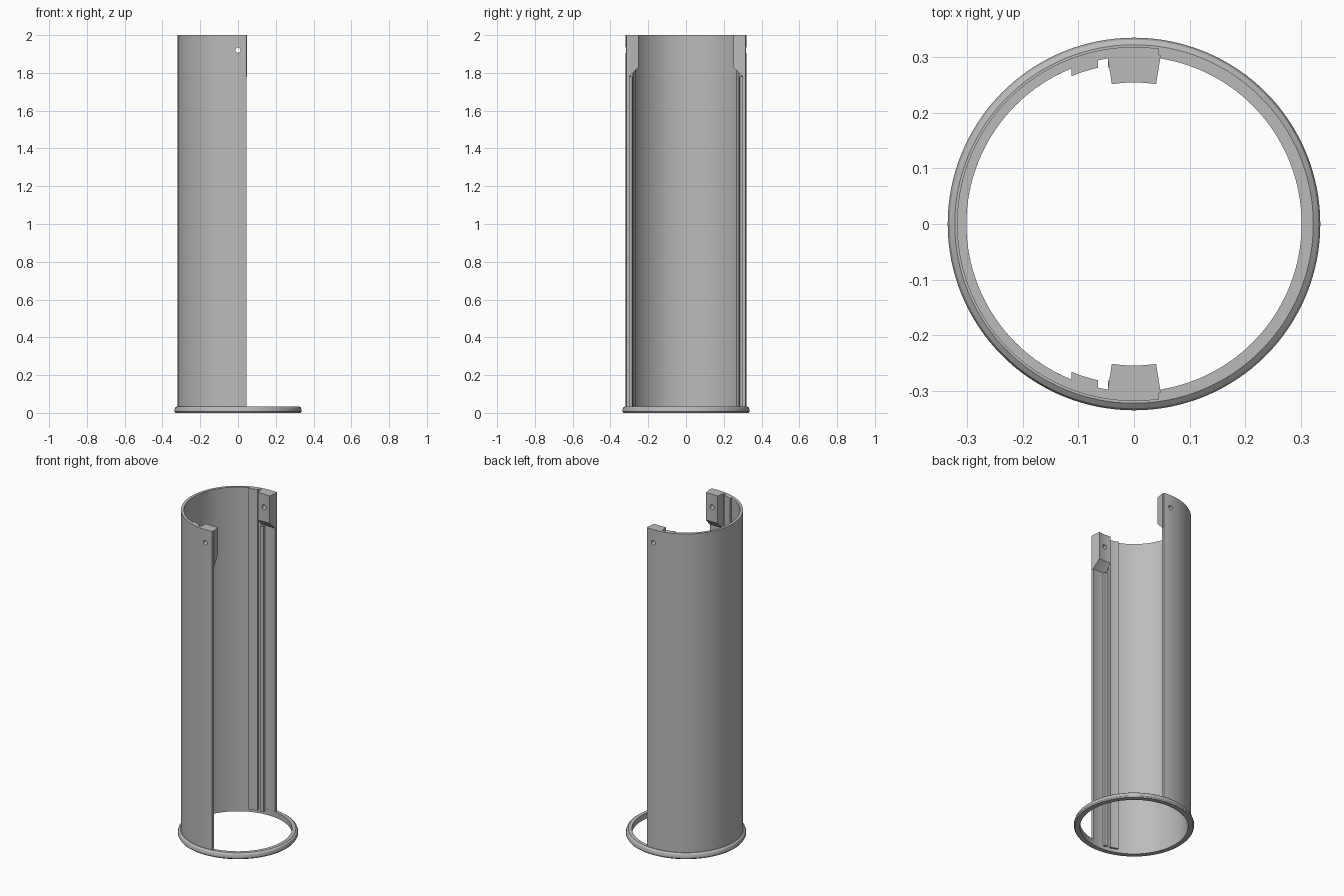
import bpy, bmesh
from math import asin, pi, radians, sin, cos

if "Cube" in bpy.data.objects:
    bpy.data.objects.remove(bpy.data.objects["Cube"], do_unlink=True)

grey = bpy.data.materials.new("plain grey")
grey.use_nodes = True
grey.diffuse_color = (0.5, 0.5, 0.5, 1)
grey.node_tree.nodes["Principled BSDF"].inputs["Base Color"].default_value = (0.5, 0.5, 0.5, 1)

R_OUT, R_IN, TOP, RING_TOP, EDGE_X = 0.319, 0.302, 2.0, 0.035, 0.045


def sweep(name, profile, start, end, steps, closed=False, mirror=1):
    """Turn an (r, z) profile about z; start and end give the angle from +y for a radius."""
    bm = bmesh.new()
    rows = []
    for i in range(steps if closed else steps + 1):
        row = []
        for r, z in profile:
            t = start(r) + (end(r) - start(r)) * i / steps
            row.append(bm.verts.new((r * sin(t), mirror * r * cos(t), z)))
        rows.append(row)
    n = len(profile)
    for i in range(steps):
        a, b = rows[i], rows[(i + 1) % len(rows)]
        for j in range(n):
            k = (j + 1) % n
            bm.faces.new((a[j], a[k], b[k], b[j]))
    if not closed:
        bm.faces.new(rows[0])
        bm.faces.new(rows[-1])
    bmesh.ops.recalc_face_normals(bm, faces=bm.faces)
    mesh = bpy.data.meshes.new(name)
    bm.to_mesh(mesh)
    bm.free()
    mesh.materials.append(grey)
    obj = bpy.data.objects.new(name, mesh)
    bpy.context.collection.objects.link(obj)
    return obj


def box_profile(r0, r1, z0, z1):
    return [(r0, z0), (r1, z0), (r1, z1), (r0, z1)]


def at_x(x):
    return lambda r: asin(x / r)


def at_angle(degrees):
    return lambda r: radians(degrees)


# Base ring with a chamfered rim
ring = [(R_IN, 0), (0.331, 0), (0.3357, 0.007), (0.3357, 0.018),
        (0.332, 0.028), (0.323, RING_TOP), (R_IN, RING_TOP)]
parts = [sweep("base_ring", ring, at_angle(0), at_angle(360), 128, closed=True)]

# Open half shell, cut flat just past the centre line
shell = sweep("tube_shell", box_profile(R_IN, R_OUT, 0.02, TOP), at_x(EDGE_X),
              lambda r: -pi - asin(EDGE_X / r), 96)
parts.append(shell)
drilled = [shell]

# Inner details, one set on each side
boss = [(0.255, 1.83), (0.308, 1.777), (0.308, TOP), (0.255, TOP)]
for side, m in (("back", 1), ("front", -1)):
    lug = sweep(side + "_screw_lug", boss, at_angle(-9), at_angle(9), 8, mirror=m)
    drilled.append(lug)
    parts += [
        lug,
        sweep(side + "_wide_rail", box_profile(0.289, 0.306, 0.02, TOP),
              at_x(-0.113), at_x(-0.065), 6, mirror=m),
        sweep(side + "_narrow_rail", box_profile(0.286, 0.306, 0.02, 1.78),
              at_x(-0.047), at_x(-0.026), 3, mirror=m),
    ]

# Screw holes through the lugs and the shell
bpy.ops.mesh.primitive_cylinder_add(vertices=24, radius=0.014, depth=1,
                                    location=(0, 0, 1.92), rotation=(pi / 2, 0, 0))
drill = bpy.context.object
drill.name = "hole_cutter"
drill.hide_render = True
for obj in drilled:
    bpy.context.view_layer.objects.active = obj
    mod = obj.modifiers.new("screw_hole", "BOOLEAN")
    mod.operation, mod.solver, mod.object = "DIFFERENCE", "EXACT", drill
    bpy.ops.object.modifier_apply(modifier=mod.name)
bpy.data.objects.remove(drill, do_unlink=True)

# Smooth curves, sharp corners
bpy.ops.object.select_all(action="DESELECT")
for obj in parts:
    obj.select_set(True)
bpy.context.view_layer.objects.active = shell
bpy.ops.object.shade_smooth_by_angle(angle=radians(25))
